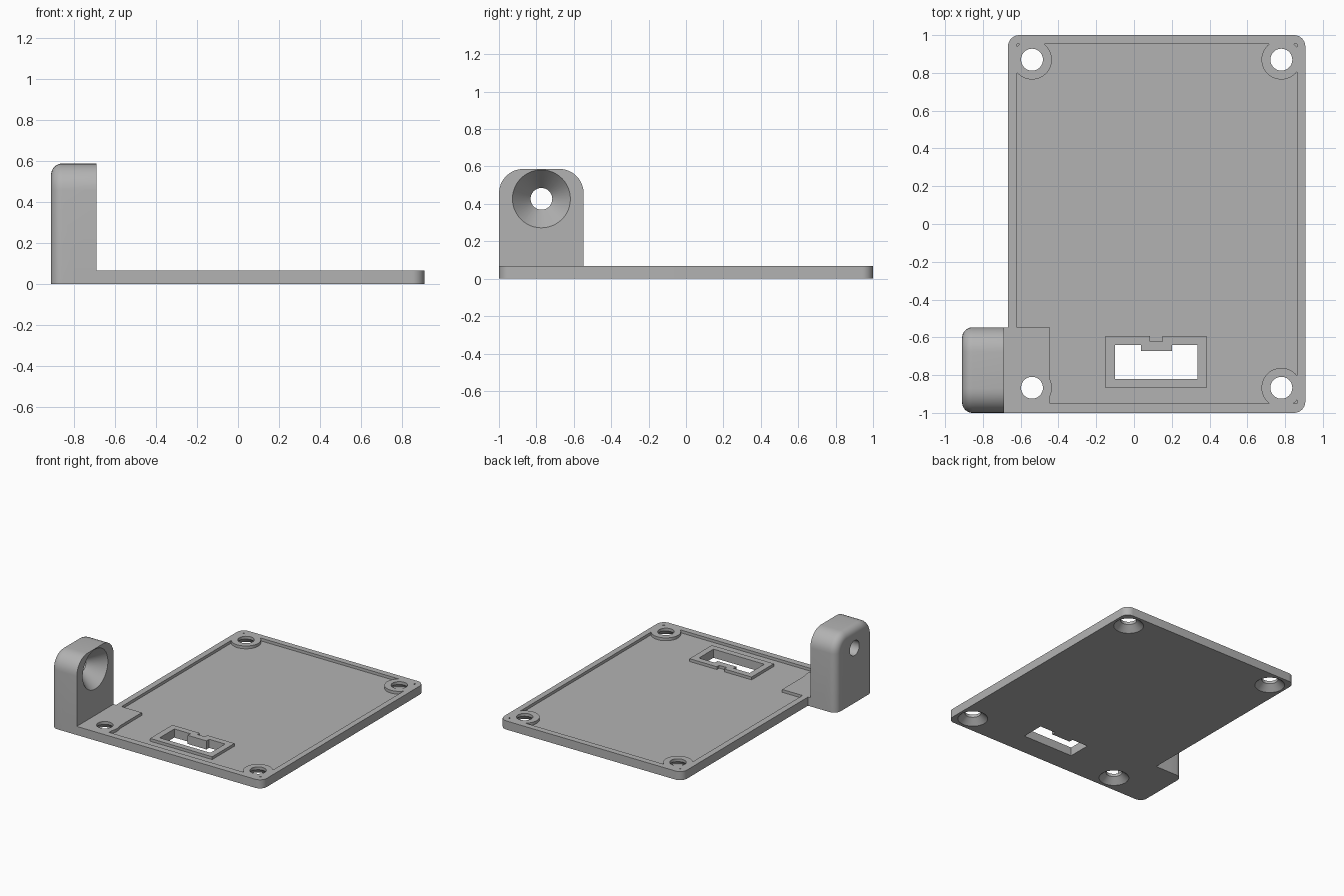
import bpy, bmesh, math
from mathutils import Matrix, Vector

if "Cube" in bpy.data.objects:
    bpy.data.objects.remove(bpy.data.objects["Cube"])

PLATE_H, FLOOR = 0.067, 0.045
HOLES = [(-0.54, 0.87), (0.78, 0.87), (0.78, -0.867), (-0.54, -0.867)]

grey = bpy.data.materials.new("mid grey")
grey.diffuse_color = (0.45, 0.45, 0.45, 1)
grey.use_nodes = True
grey.node_tree.nodes["Principled BSDF"].inputs["Base Color"].default_value = grey.diffuse_color


def finish(name, bm):
    bmesh.ops.recalc_face_normals(bm, faces=bm.faces)
    me = bpy.data.meshes.new(name)
    bm.to_mesh(me)
    bm.free()
    me.materials.append(grey)
    ob = bpy.data.objects.new(name, me)
    bpy.context.collection.objects.link(ob)
    return ob


def loft(name, rings):
    """Skin matching rings of points and cap both ends."""
    bm = bmesh.new()
    vs = [[bm.verts.new(p) for p in r] for r in rings]
    n = len(vs[0])
    for a, b in zip(vs, vs[1:]):
        for i in range(n):
            bm.faces.new((a[i], a[(i + 1) % n], b[(i + 1) % n], b[i]))
    bm.faces.new(vs[0])
    bm.faces.new(vs[-1])
    return finish(name, bm)


def prism(name, pts, z0, z1):
    return loft(name, [[(x, y, z) for x, y in pts] for z in (z0, z1)])


def box(name, x0, x1, y0, y1, z0, z1):
    return prism(name, [(x0, y0), (x1, y0), (x1, y1), (x0, y1)], z0, z1)


def arc(cx, cy, r, a0, n=8):
    return [(cx + r * math.cos(math.radians(a0 + 90 * i / n)),
             cy + r * math.sin(math.radians(a0 + 90 * i / n))) for i in range(n + 1)]


def lathe(name, profile, origin, axis="Z", n=48):
    """Round solid from (radius, height) pairs along an axis."""
    rot = Matrix.Rotation(math.pi / 2, 3, "Y") if axis == "X" else Matrix.Identity(3)
    return loft(name, [[rot @ Vector((r * math.cos(2 * math.pi * i / n),
                                      r * math.sin(2 * math.pi * i / n), h)) + Vector(origin)
                        for i in range(n)] for r, h in profile])


def combine(target, tool, op="DIFFERENCE"):
    mod = target.modifiers.new("cut", "BOOLEAN")
    mod.operation, mod.object, mod.solver = op, tool, "EXACT"
    bpy.context.view_layer.objects.active = target
    bpy.ops.object.modifier_apply(modifier=mod.name)
    bpy.data.objects.remove(tool)


# Base plate with rounded corners and a tongue running under the post
r = 0.06
outline = (arc(0.907 - r, -1 + r, r, -90) + arc(0.907 - r, 1 - r, r, 0)
           + arc(-0.667 + r, 1 - r, r, 90)
           + [(-0.667, -0.547), (-0.8, -0.547), (-0.8, -1)])
bracket = prism("mounting_bracket", outline, 0, PLATE_H)

# Shallow tray, leaving screw bosses, the corner pad and the socket frame standing
tray = box("tray_cutter", -0.62, 0.862, -0.95, 0.953, FLOOR, 0.2)
for x, y in HOLES:
    combine(tray, lathe("boss", [(0.105, 0), (0.105, 0.3)], (x, y, 0)))
combine(tray, box("corner_pad", -0.8, -0.445, -1.1, -0.547, 0, 0.3))
frame = [(-0.15, -0.867), (0.385, -0.867), (0.385, -0.593), (0.15, -0.593),
         (0.15, -0.622), (0.085, -0.622), (0.085, -0.593), (-0.15, -0.593)]
combine(tray, prism("socket_frame", frame, 0, 0.3))
combine(bracket, tray)

# Socket window with its key tab
window = [(-0.1, -0.82), (0.337, -0.82), (0.337, -0.64), (0.2, -0.64),
          (0.2, -0.673), (0.038, -0.673), (0.038, -0.64), (-0.1, -0.64)]
combine(bracket, prism("window_cutter", window, -0.1, 0.2))

# Post: arched block with a rounded outer edge
rings = []
R, f = 0.13, 0.055
for i in range(9):
    a = math.pi / 2 * i / 8
    d, x = f * (1 - math.sin(a)), -0.91 + f * (1 - math.cos(a))
    yz = ([(-1 + d, 0), (-0.547 - d, 0)] + arc(-0.547 - R, 0.587 - R, R - d, 0)
          + arc(-1 + R, 0.587 - R, R - d, 90))
    rings.append([(x, y, z) for y, z in yz])
rings.append([(-0.688, y, z) for _, y, z in rings[-1]])
combine(bracket, loft("post", rings), "UNION")

# Countersunk bore through the post
combine(bracket, lathe("post_bore", [(0.058, -0.3), (0.058, -0.12), (0.155, 0), (0.155, 0.01)],
                       (-0.688, -0.773, 0.427), "X"))

# Plate screw holes, countersunk from below
for x, y in HOLES:
    combine(bracket, lathe("screw_hole", [(0.107, -0.02), (0.107, 0), (0.058, 0.045), (0.058, 0.2)],
                           (x, y, 0)))

# Smooth fillets and bores, sharp edges kept
bpy.ops.object.select_all(action="DESELECT")
bracket.select_set(True)
bpy.context.view_layer.objects.active = bracket
bpy.ops.object.shade_smooth_by_angle(angle=math.radians(30))
